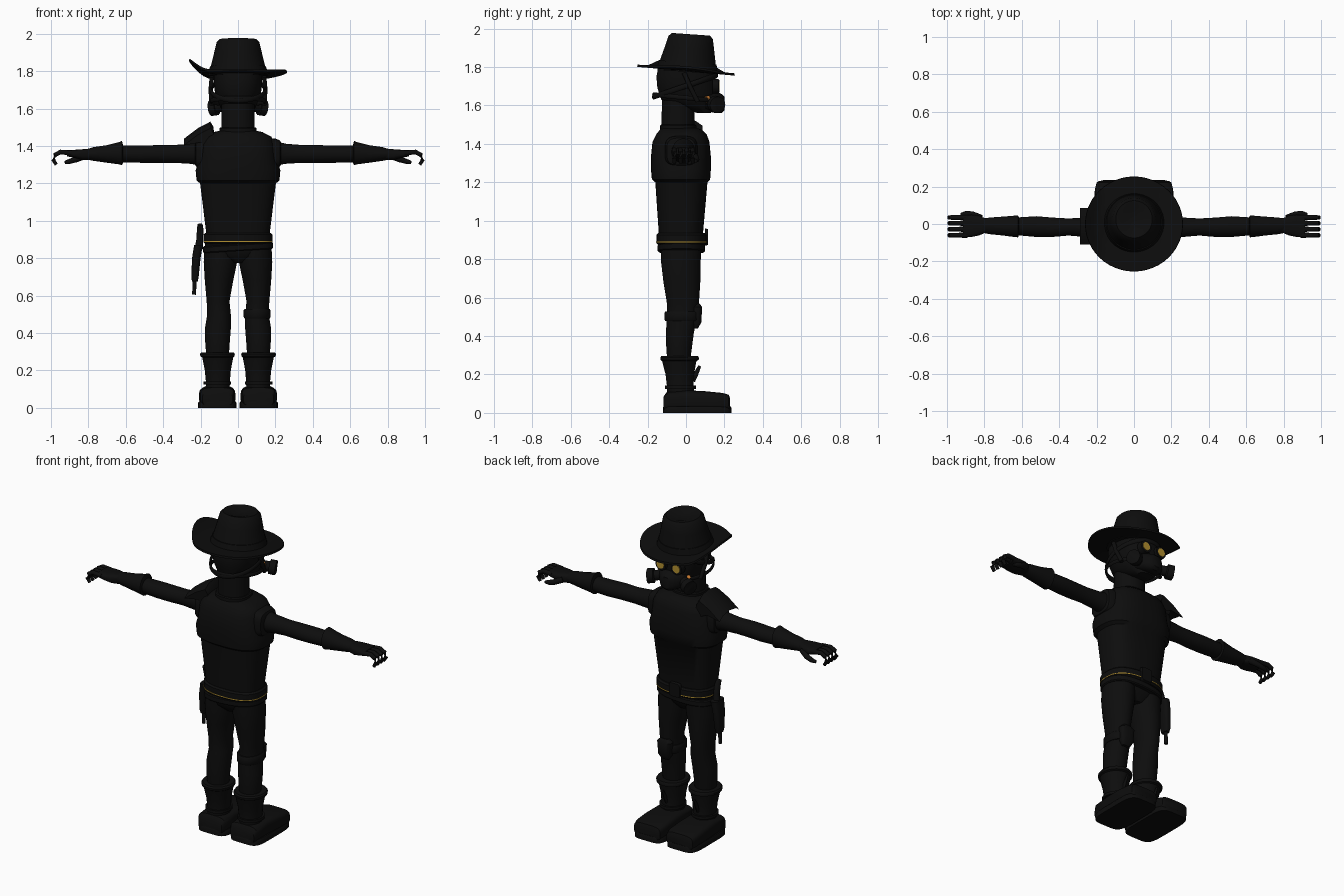
import bpy, bmesh, math
from mathutils import Vector


def material(name, c):
    m = bpy.data.materials.new(name)
    m.diffuse_color = (*c, 1)
    return m


BLACK = material("black", (0.004, 0.004, 0.004))
GOLD = material("gold", (0.45, 0.28, 0.03))
ORANGE = material("orange", (0.6, 0.2, 0.03))


def finish(name, bm, mat=BLACK, mirror=False, angle=40):
    if mirror:
        g = bmesh.ops.duplicate(bm, geom=bm.verts[:] + bm.edges[:] + bm.faces[:])
        for v in g["geom"]:
            if isinstance(v, bmesh.types.BMVert):
                v.co.x *= -1
    bmesh.ops.recalc_face_normals(bm, faces=bm.faces[:])
    me = bpy.data.meshes.new(name)
    bm.to_mesh(me)
    bm.free()
    me.materials.append(mat)
    ob = bpy.data.objects.new(name, me)
    bpy.context.collection.objects.link(ob)
    bpy.ops.object.select_all(action='DESELECT')
    ob.select_set(True)
    bpy.context.view_layer.objects.active = ob
    bpy.ops.object.shade_smooth_by_angle(angle=math.radians(angle))
    return ob


def skin(bm, rings, caps=True, closed=False):
    rs = [[bm.verts.new(p) for p in r] for r in rings]
    n = len(rs[0])
    pairs = list(zip(rs, rs[1:])) + ([(rs[-1], rs[0])] if closed else [])
    for a, b in pairs:
        for i in range(n):
            j = (i + 1) % n
            bm.faces.new((a[i], a[j], b[j], b[i]))
    if caps and not closed:
        bm.faces.new(rs[0])
        bm.faces.new(rs[-1])


def loft(name, rows, axis="z", power=2, n=24, tilt=(0, 0), **kw):
    """Rows are (position, min_a, max_a, min_b, max_b); tilt leans z rings by x and y."""
    rings = []
    for t, a0, a1, b0, b1 in rows:
        ring = []
        for i in range(n):
            th = 2 * math.pi * (i + .5) / n
            c, s = math.cos(th), math.sin(th)
            a = (a0 + a1) / 2 + (a1 - a0) / 2 * math.copysign(abs(c) ** (2 / power), c)
            b = (b0 + b1) / 2 + (b1 - b0) / 2 * math.copysign(abs(s) ** (2 / power), s)
            ring.append({"z": (a, b, t + tilt[0] * a + tilt[1] * b),
                         "x": (t, a, b), "y": (a, t, b)}[axis])
        rings.append(ring)
    bm = bmesh.new()
    skin(bm, rings)
    return finish(name, bm, **kw)


def tubes(name, paths, n=10, closed=False, flat=1, **kw):
    """Each path is (points, radii)."""
    bm = bmesh.new()
    for pts, radii in paths:
        pts = [Vector(p) for p in pts]
        m = len(pts)
        rings = []
        for k, p in enumerate(pts):
            if closed:
                d = pts[(k + 1) % m] - pts[k - 1]
            else:
                d = pts[min(k + 1, m - 1)] - pts[max(k - 1, 0)]
            q = d.to_track_quat('Z', 'Y')
            r = radii[k] if isinstance(radii, (list, tuple)) else radii
            rings.append([p + q @ Vector((r * flat * math.cos(2 * math.pi * i / n),
                                          r * math.sin(2 * math.pi * i / n), 0)) for i in range(n)])
        skin(bm, rings, closed=closed)
    return finish(name, bm, **kw)


def band(name, z0, z1, x, y0, y1, tilt=(0, 0), **kw):
    e = (z1 - z0) * .15
    loft(name, [(z0, -x + e, x - e, y0 + e, y1 - e), (z0 + e, -x, x, y0, y1),
                (z1 - e, -x, x, y0, y1), (z1, -x + e, x - e, y0 + e, y1 - e)],
         power=2.5, n=32, tilt=tilt, **kw)


# Hat: curled brim, pinched crown, band
bm = bmesh.new()
N, rings = 48, []
for r, dz in ((.12, 0), (.19, 0), (.225, 0), (.25, 0), (.262, 0), (.26, .012),
              (.225, .012), (.19, .012), (.12, .012)):
    ring = []
    for i in range(N):
        x, y = r * math.cos(2 * math.pi * i / N), r * math.sin(2 * math.pi * i / N) * .97
        curl = .075 * (max(0, -x - .15) / .11) ** 1.6 + .2 * max(0, x - .15) ** 1.2
        ring.append((x, y, 1.778 - .09 * y + curl + dz))
    rings.append(ring)
skin(bm, rings, closed=True)
finish("hat_brim", bm)
loft("hat_crown", [(1.775, -.16, .16, -.15, .16), (1.83, -.145, .145, -.135, .155),
                   (1.9, -.128, .128, -.11, .147), (1.955, -.115, .115, -.092, .14),
                   (1.972, -.098, .098, -.075, .125), (1.968, -.065, .065, -.055, .1),
                   (1.955, -.03, .03, -.03, .07)], n=32, tilt=(0, -.07))
loft("hat_band", [(1.788, -.162, .162, -.152, .163), (1.825, -.15, .15, -.142, .16)], n=32, tilt=(0, -.07))

# Head, neck and collar
loft("head", [(1.56, -.05, .05, .06, .13), (1.60, -.09, .09, -.06, .15), (1.63, -.105, .105, -.13, .16),
              (1.69, -.125, .125, -.15, .16), (1.75, -.13, .13, -.155, .155), (1.80, -.13, .13, -.145, .15)],
     power=2.3)
loft("neck", [(1.45, -.092, .092, -.13, .045), (1.53, -.088, .088, -.128, .045),
              (1.64, -.088, .088, -.125, .045)])
band("collar", 1.465, 1.5, .1, -.135, .055)

# Breathing mask with two cheek filters and straps
loft("mask", [(.10, -.1, .1, 1.575, 1.68), (.15, -.08, .08, 1.56, 1.675),
              (.185, -.05, .05, 1.56, 1.66), (.2, -.03, .03, 1.575, 1.645)], axis="y", power=2.4)
tubes("filters", [([(.06, .12, 1.62), (.11, .15, 1.608), (.112, .151, 1.608), (.145, .165, 1.603),
                    (.147, .166, 1.603)], [.028, .03, .043, .043, .03])], n=20, mirror=True)
tubes("filter_glow", [([(.085, .115, 1.635), (.1, .105, 1.63)], .016)], mat=ORANGE, mirror=True)
for name, zc, s, h in (("head_strap", 1.7, .35, .014), ("mask_strap", 1.64, -.1, .012)):
    tubes(name, [([(.146 * math.cos(t * math.pi / 20), -.005 + .165 * math.sin(t * math.pi / 20),
                    zc + s * .16 * math.sin(t * math.pi / 20)) for t in range(40)], h)],
          n=8, closed=True, flat=.5)
tubes("side_straps", [([(.14, -.01, 1.77), (.146, .02, 1.7), (.14, .06, 1.62)], .012)], mirror=True)
tubes("goggle_rims", [([(.052, .14, 1.7), (.054, .172, 1.7)], [.04, .036])], n=20, mirror=True)
tubes("goggle_lenses", [([(.054, .17, 1.7), (.054, .175, 1.7)], .025)], n=16, mat=GOLD, mirror=True)

# Torso with wide chest armour
loft("torso", [(.88, -.172, .172, -.14, .088), (.95, -.172, .172, -.143, .09), (1.2, -.203, .203, -.16, .112),
               (1.215, -.222, .222, -.178, .126), (1.27, -.227, .227, -.183, .13), (1.33, -.208, .208, -.183, .13),
               (1.41, -.2, .2, -.175, .122), (1.45, -.178, .178, -.155, .108), (1.475, -.13, .13, -.135, .08),
               (1.485, -.08, .08, -.12, .05)], power=2.7, n=40)

# Arms: shoulder cap, sleeve, cuff, hand
loft("shoulder_caps", [(.12, -.11, .06, 1.28, 1.445), (.2, -.11, .06, 1.28, 1.44), (.225, -.1, .05, 1.29, 1.43),
                       (.23, -.085, .04, 1.3, 1.42)], axis="x", power=3.5, mirror=True)
loft("sleeves", [(.2, -.08, .045, 1.295, 1.425), (.26, -.07, .035, 1.305, 1.412), (.35, -.062, .03, 1.31, 1.405),
                 (.44, -.07, .035, 1.31, 1.405), (.52, -.07, .042, 1.31, 1.402), (.63, -.06, .035, 1.312, 1.402)],
     axis="x", mirror=True)
loft("gauntlets", [(.615, -.06, .035, 1.31, 1.405), (.62, -.072, .047, 1.297, 1.428), (.64, -.07, .045, 1.302, 1.42),
                   (.7, -.062, .04, 1.31, 1.405), (.77, -.055, .035, 1.32, 1.395), (.82, -.045, .028, 1.33, 1.38)],
     axis="x", mirror=True)
loft("palms", [(.79, -.045, .028, 1.325, 1.385), (.83, -.062, .045, 1.325, 1.383), (.87, -.07, .05, 1.335, 1.38),
               (.915, -.07, .045, 1.345, 1.38)], axis="x", power=3, mirror=True)
tubes("fingers", [([(.89, y, 1.362), (.95, y, 1.368), (.978, y, 1.352), (.987, y, 1.325), (.972, y, 1.3)],
                   [.014, .013, .013, .012, .009]) for y in (-.06, -.028, .004, .035)], mirror=True)
tubes("thumbs", [([(.82, .03, 1.35), (.865, .052, 1.328), (.9, .056, 1.318), (.925, .05, 1.312)],
                  [.02, .016, .014, .009])], mirror=True)

# Single raised shoulder plate, bowed along its depth
bm = bmesh.new()
skin(bm, [[(x, y, z - d) for x, z in ((-.29, 1.438), (-.215, 1.495), (-.148, 1.53), (-.13, 1.5), (-.128, 1.42),
                                      (-.2, 1.455))]
          for y, d in ((-.11, .035), (-.075, .01), (-.01, 0), (.05, .01), (.085, .035))])
finish("shoulder_plate", bm)
tubes("plate_strap", [([(-.2, -.09, 1.42), (-.2, -.01, 1.45), (-.2, .06, 1.42)], .015)])

# Belts, buckle, trim
band("waist_belt", .875, .935, .185, -.155, .108)
band("gun_belt", .838, .875, .187, -.148, .1, tilt=(.06, 0))
loft("belt_trim", [(.888, -.1865, .1865, -.1565, .1095), (.893, -.1865, .1865, -.1565, .1095)],
     power=2.5, n=32, mat=GOLD)
loft("buckle", [(.1, -.04, .04, .87, .96), (.115, -.036, .036, .874, .956)], axis="y", power=5)

# Hips and legs
loft("hips", [(.775, -.04, .04, -.09, .04), (.81, -.13, .13, -.125, .065), (.85, -.178, .178, -.135, .08),
              (.9, -.175, .175, -.14, .088)], power=2.5)
loft("legs", [(.25, .05, .165, -.095, .02), (.33, .045, .175, -.103, .03), (.42, .038, .178, -.105, .042),
              (.5, .038, .165, -.1, .06), (.57, .045, .168, -.1, .068), (.68, .025, .178, -.118, .075),
              (.78, .004, .184, -.13, .077), (.86, .0, .18, -.13, .08)], mirror=True)
loft("knee_strap", [(.478, .034, .17, -.108, .068), (.485, .03, .175, -.112, .072), (.522, .03, .175, -.112, .072),
                    (.528, .034, .17, -.108, .068)])
loft("knee_pad", [(.44, .08, .13, .04, .062), (.47, .06, .145, .03, .08), (.55, .055, .15, .03, .084),
                  (.57, .075, .13, .04, .07)], power=3)

# Boots: flared cuff, ankle strap, blocky shoe and sole
loft("boot_shafts", [(.07, .045, .175, -.1, .045), (.14, .043, .172, -.1, .04), (.2, .038, .178, -.107, .042),
                     (.27, .025, .192, -.125, .055), (.275, .018, .202, -.133, .067), (.288, .016, .204, -.135, .068),
                     (.297, .022, .198, -.128, .062)], mirror=True)
loft("ankle_straps", [(.125, .036, .184, -.11, .052), (.142, .036, .184, -.11, .052)], mirror=True)
tubes("boot_tongues", [([(.108, .03, .17), (.108, .05, .2), (.108, .072, .245)], [.02, .014, .008])],
      flat=.5, mirror=True)
loft("shoes", [(-.117, .03, .19, .01, .085), (-.1, .02, .2, .01, .108), (0, .018, .202, .01, .118),
               (.1, .014, .208, .01, .113), (.19, .014, .208, .01, .104), (.222, .022, .2, .01, .095),
               (.23, .035, .187, .01, .075)], axis="y", power=4, n=28, mirror=True)
loft("soles", [(0, .008, .213, -.12, .236), (.028, .008, .213, -.12, .236), (.034, .012, .209, -.117, .232)],
     power=5, n=36, mirror=True)

# Holstered pistol on the hip
loft("holster", [(.675, -.246, -.215, -.025, .025), (.70, -.25, -.21, -.032, .032), (.80, -.246, -.2, -.045, .04),
                 (.87, -.235, -.188, -.05, .045)], power=3, n=16)
tubes("pistol_barrel", [([(-.231, .0, .70), (-.235, .0, .605)], .011)])
tubes("pistol_grip", [([(-.21, .0, .85), (-.205, -.005, .9), (-.202, -.02, .95), (-.203, -.035, .98)],
                       [.022, .018, .018, .014])])
